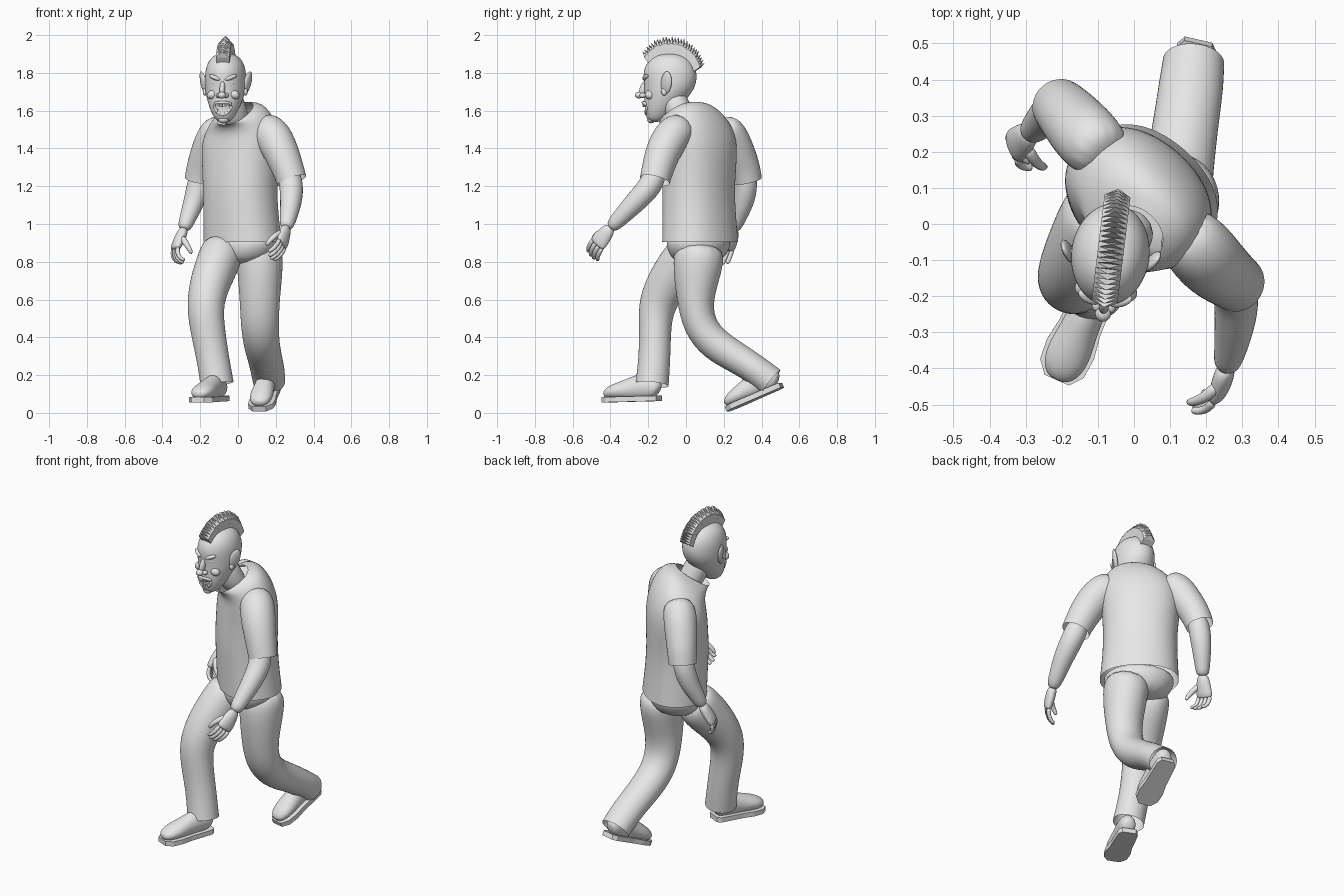
import bpy, bmesh, math, random
from mathutils import Vector, Matrix

random.seed(3)
cube = bpy.data.objects.get("Cube")
if cube:
    bpy.data.objects.remove(cube)

GREY = bpy.data.materials.new("plain_grey")
GREY.use_nodes = True
GREY.diffuse_color = (0.8, 0.8, 0.8, 1)
GREY.node_tree.nodes["Principled BSDF"].inputs["Base Color"].default_value = (0.8, 0.8, 0.8, 1)
HEAD = Matrix.Translation((-0.065, -0.08, 0)) @ Matrix.Rotation(math.radians(-7), 4, 'Z')


def finish(name, bm, smooth=True, subsurf=0):
    bmesh.ops.recalc_face_normals(bm, faces=bm.faces)
    mesh = bpy.data.meshes.new(name)
    bm.to_mesh(mesh)
    bm.free()
    mesh.materials.append(GREY)
    for p in mesh.polygons:
        p.use_smooth = smooth
    ob = bpy.data.objects.new(name, mesh)
    bpy.context.collection.objects.link(ob)
    if subsurf:
        mod = ob.modifiers.new("smooth", 'SUBSURF')
        mod.levels = mod.render_levels = subsurf
    return ob


def skin(name, rings, caps=(True, True), subsurf=2):
    """Bridge a list of point rings into a smooth surface."""
    bm = bmesh.new()
    vs = [[bm.verts.new(p) for p in ring] for ring in rings]
    n = len(vs[0])
    for a, b in zip(vs, vs[1:]):
        for i in range(n):
            bm.faces.new((a[i], a[(i + 1) % n], b[(i + 1) % n], b[i]))
    for ring, cap in ((vs[0], caps[0]), (vs[-1], caps[1])):
        if cap:
            bm.faces.new(ring)
    return finish(name, bm, True, subsurf)


def oval(n, a, b, power=1.0):
    for i in range(n):
        t = math.tau * i / n
        c, s = math.cos(t), math.sin(t)
        yield (a * 1.045 * math.copysign(abs(c) ** power, c),
               b * 1.045 * math.copysign(abs(s) ** power, s))


def limb(name, path, ref=(1, 0, 0), caps=(True, True), sides=12, subsurf=2):
    """Tube along (x, y, z, radius[, second radius]) points."""
    pts = [Vector(p[:3]) for p in path]
    rings = []
    for i, p in enumerate(path):
        t = (pts[min(i + 1, len(pts) - 1)] - pts[max(i - 1, 0)]).normalized()
        u = Vector(ref)
        u = (u - t * u.dot(t)).normalized()
        v = t.cross(u)
        rings.append([pts[i] + u * a + v * b for a, b in oval(sides, p[3], p[-1])])
    return skin(name, rings, caps, subsurf)


def stack(name, rows, yaw, caps, power=1.0, sides=16):
    """Near-horizontal ovals (x, y, z, half width, half depth, backward slope)."""
    rot = Matrix.Rotation(math.radians(yaw), 4, 'Z')
    return skin(name, [[Vector((x, y, z)) + rot @ Vector((u, v, v * slope))
                        for u, v in oval(sides, a, b, power)]
                       for x, y, z, a, b, slope in rows], caps)


def ball(name, loc, size, rot=(0, 0, 0)):
    bm = bmesh.new()
    turn = Matrix.LocRotScale(Vector(loc), None, None)
    for axis, ang in zip('XYZ', rot):
        turn = turn @ Matrix.Rotation(math.radians(ang), 4, axis)
    bmesh.ops.create_uvsphere(bm, u_segments=16, v_segments=10, radius=1,
                              matrix=HEAD @ turn @ Matrix.Diagonal((*size, 1)))
    return finish(name, bm)


# Shirt body, twisted and hunched forward
stack("shirt", [
    (.025, .075, .905, .215, .17, 0), (.015, .07, 1.05, .205, .165, 0),
    (.01, .065, 1.2, .2, .165, 0), (.012, .075, 1.35, .212, .165, .1),
    (.012, .07, 1.45, .22, .155, .2), (.014, .045, 1.53, .195, .13, .4),
    (.003, 0, 1.585, .145, .11, .6), (-.015, -.045, 1.585, .09, .09, .65)],
    -41, (False, False), .9)

# Trousers
stack("trouser_seat", [
    (.022, .07, .96, .2, .155, 0), (.02, .065, .87, .195, .155, 0),
    (.02, .06, .78, .12, .11, 0)], -35, (True, True))
limb("left_trouser_leg", [
    (.105, .075, .9, .12), (.118, .065, .8, .125, .14), (.115, .045, .6, .105, .095),
    (.115, .07, .46, .1, .09), (.125, .15, .36, .095, .09), (.145, .29, .28, .09, .08),
    (.158, .38, .22, .09, .078), (.165, .45, .165, .085, .08)], caps=(True, False))
limb("right_trouser_leg", [
    (-.07, .06, .9, .11), (-.1, 0, .81, .115, .13), (-.145, -.09, .7, .108, .115),
    (-.175, -.155, .58, .098, .1), (-.165, -.165, .46, .093, .085),
    (-.135, -.165, .3, .085, .083), (-.11, -.18, .15, .088, .088)], caps=(True, False))

# Sleeves and forearms
limb("left_sleeve", [
    (.12, 0, 1.53, .08), (.18, -.07, 1.48, .1), (.225, -.12, 1.39, .095),
    (.262, -.148, 1.3, .085), (.285, -.165, 1.23, .08)], caps=(True, False))
limb("left_forearm", [
    (.26, -.15, 1.3, .06), (.285, -.185, 1.2, .064), (.282, -.265, 1.12, .058),
    (.266, -.355, 1.025, .044), (.253, -.405, .975, .034)])
limb("right_sleeve", [
    (-.07, .18, 1.53, .08), (-.125, .235, 1.47, .095), (-.16, .275, 1.38, .09),
    (-.19, .31, 1.3, .083), (-.205, .325, 1.23, .078)], caps=(True, False))
limb("right_forearm", [
    (-.19, .31, 1.3, .055), (-.21, .32, 1.2, .062), (-.235, .305, 1.11, .055),
    (-.27, .27, 1.02, .042), (-.29, .25, .965, .034)])


def hand(side, wrist, knuckle, thumb_side, curl):
    wrist, knuckle, curl = Vector(wrist), Vector(knuckle), Vector(curl).normalized()
    d = (knuckle - wrist).normalized()
    w = Vector(thumb_side)
    w = (w - d * w.dot(d)).normalized()
    mid = wrist.lerp(knuckle, .5)
    limb(side + "_palm", [(*(wrist - d * .02), .03, .027), (*mid, .045, .028),
                          (*knuckle, .05, .024), (*(knuckle + d * .015), .04, .015)], ref=w)
    for i in range(4):
        base = knuckle + w * (i - 1.5) * .024
        size = .9 + .1 * (i in (1, 2))
        steps = [(0, 0), (.04, .012), (.055, .045), (.045, .075)]
        limb(f"{side}_finger_{i + 1}",
             [(*(base + (d * a + curl * b) * size), .0135 - .001 * k)
              for k, (a, b) in enumerate(steps)], ref=w, sides=8, subsurf=1)
    limb(side + "_thumb", [(*(mid + w * a + curl * b + d * c), r) for a, b, c, r in (
        (.02, 0, -.01, .02), (.05, .025, .015, .017), (.055, .06, .035, .014),
        (.045, .085, .045, .01))], ref=d.cross(w), sides=8, subsurf=1)


hand("left", (.253, -.405, .975), (.235, -.465, .9), (-.35, -.65, .5), (-.75, 0, -.5))
hand("right", (-.29, .25, .965), (-.33, .215, .875), (.3, -.9, .1), (.75, -.2, -.55))


# Shoes: rounded upper on a flat sole
def shoe(side, heel, toe):
    heel, toe = Vector(heel), Vector(toe)
    x = (toe - heel).normalized()
    y = Vector((0, 0, 1)).cross(x).normalized()
    z = x.cross(y)
    length = (toe - heel).length
    parts = [(.01, .03, .06), (.08, .046, .11), (.3, .05, .13), (.5, .052, .105),
             (.7, .062, .085), (.88, .057, .065), (.99, .028, .035)]
    limb(side + "_shoe", [(*(heel + x * t * length + z * h * .45), w, h * .55)
                          for t, w, h in parts], ref=y)
    bm = bmesh.new()
    edge = [heel + x * t * length + y * (w + .009) * s
            for s in (1, -1) for t, w, h in parts[::s]]
    top = bm.faces.new([bm.verts.new(p + z * .006) for p in edge])
    low = bmesh.ops.extrude_face_region(bm, geom=[top])["geom"]
    bmesh.ops.translate(bm, vec=z * -.028, verts=[v for v in low if isinstance(v, bmesh.types.BMVert)])
    finish(side + "_sole", bm, False)


shoe("left", (.178, .505, .155), (.11, .212, .027))
shoe("right", (-.085, -.14, .085), (-.215, -.435, .077))

# Neck and head
limb("neck", [(0, 0, 1.53, .07), (-.025, -.045, 1.6, .07), (-.055, -.075, 1.7, .072)])
head = stack("head", [
    (0, -.005, 1.902, .03, .04, 0), (0, -.005, 1.893, .06, .075, 0),
    (0, -.005, 1.862, .09, .115, 0), (0, -.005, 1.81, .106, .14, 0),
    (0, -.003, 1.75, .107, .137, 0), (0, -.012, 1.7, .104, .124, 0),
    (0, -.033, 1.65, .09, .105, 0), (0, -.057, 1.6, .072, .08, 0),
    (0, -.073, 1.56, .05, .056, 0), (0, -.078, 1.54, .028, .03, 0)], 0, (True, True))
head.matrix_world = HEAD

# Face
ball("nose_bridge", (0, -.145, 1.715), (.015, .022, .045), (-18, 0, 0))
ball("nose_tip", (0, -.17, 1.682), (.022, .022, .018))
ball("chin", (0, -.105, 1.553), (.028, .022, .02))
for s, label in ((1, "left"), (-1, "right")):
    ball(label + "_nostril", (s * .02, -.148, 1.68), (.014, .018, .013))
    ball(label + "_brow", (s * .043, -.128, 1.775), (.036, .018, .012), (0, -22 * s, 18 * s))
    ball(label + "_eye", (s * .042, -.113, 1.747), (.02, .017, .014))
    ball(label + "_cheek", (s * .058, -.105, 1.685), (.03, .026, .024), (0, 25 * s, 0))
    ball(label + "_ear", (s * .117, -.01, 1.748), (.013, .033, .062), (-8, 14 * s, -25 * s))
    ball(label + "_ear_lobe", (s * .108, -.022, 1.7), (.012, .017, .02))


def mouth_point(x, up):
    return Vector((x, -.139 + 6 * x * x + up * -.3, 1.61 + up + 8 * x * x))


lips = [mouth_point(.046 * math.cos(a), .033 * math.sin(a))
        for a in (math.tau * i / 16 for i in range(17))]
limb("lips", [(*(HEAD @ p), .008) for p in lips], ref=(0, 1, 0), sides=8, subsurf=1)
for row, up in (("upper", .018), ("lower", -.018)):
    for i in range(6):
        bm = bmesh.new()
        spot = mouth_point((i - 2.5) * .0125, up)
        bmesh.ops.create_cube(bm, size=1, matrix=HEAD @ Matrix.Translation(spot)
                              @ Matrix.Diagonal((.01, .012, .02, 1)))
        finish(f"{row}_tooth_{i + 1}", bm, False)

# Mohawk: a fan of flat pointed tufts over the crown
bm = bmesh.new()
COUNT = 26
for i in range(COUNT):
    a = math.radians(35 + 130 * i / (COUNT - 1))
    base = Vector((0, -.12 * math.cos(a), 1.785 + .1 * math.sin(a)))
    tip = Vector((0, -.185 * math.cos(a), 1.8 + (.2 - .012 * random.random()) * math.sin(a)))
    along = Vector((0, math.sin(a), math.cos(a)))
    pts = [tip]
    for f, w, t in ((0, .034, .008), (.65, .036, .008)):
        pts += [base.lerp(tip, f) + Vector((sx * w, 0, 0)) + along * (st * t)
                for sx in (-1, 1) for st in (-1, 1)]
    bmesh.ops.convex_hull(bm, input=[bm.verts.new(HEAD @ p) for p in pts])
finish("mohawk", bm, False)
